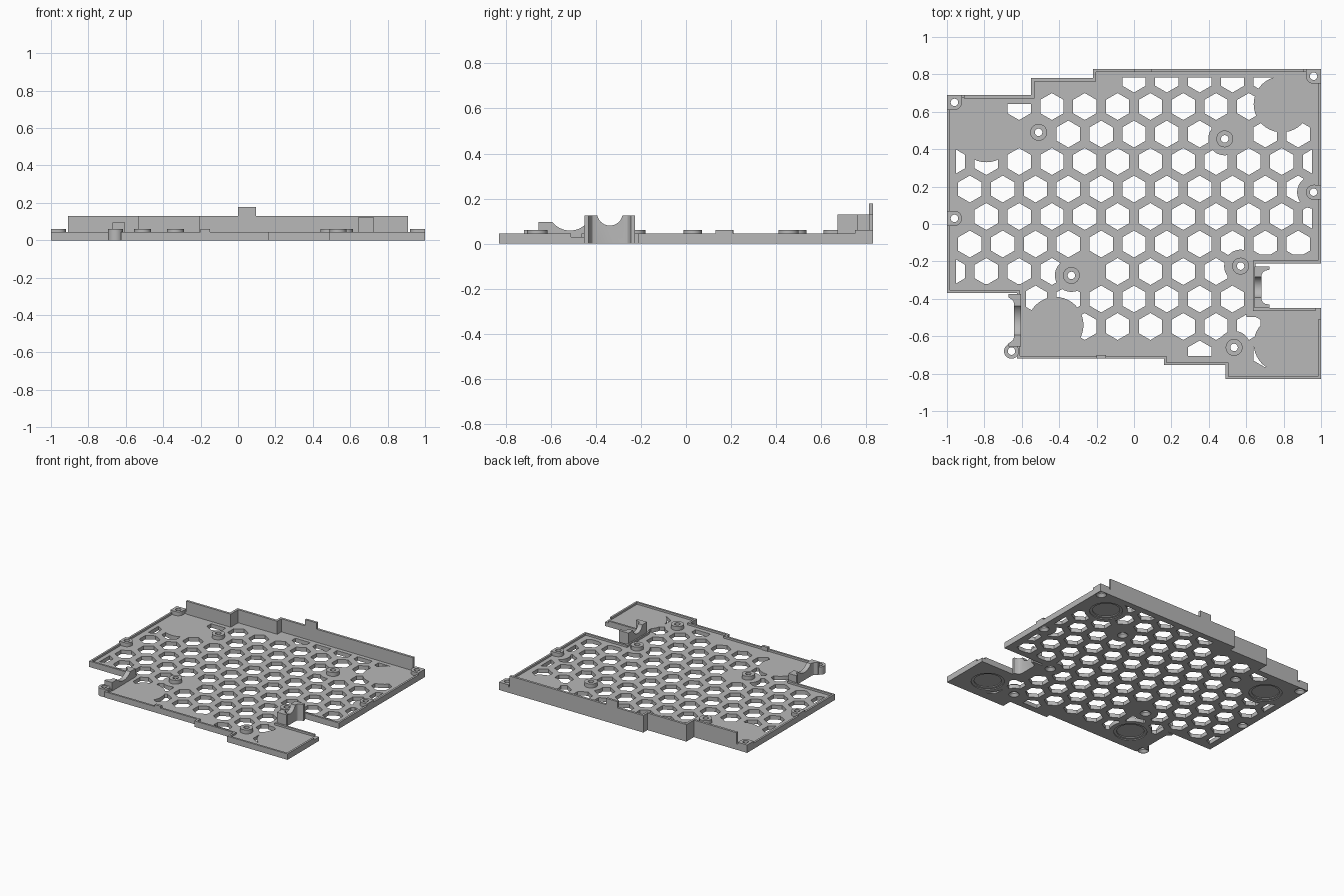
import bpy, bmesh
from math import cos, sin, pi
from mathutils import Matrix

cube = bpy.data.objects.get("Cube")
if cube:
    bpy.data.objects.remove(cube, do_unlink=True)

grey = bpy.data.materials.new("light grey plastic")
grey.use_nodes = True
grey.diffuse_color = (0.48, 0.48, 0.48, 1)
grey.node_tree.nodes["Principled BSDF"].inputs["Base Color"].default_value = (0.48, 0.48, 0.48, 1)


def prism(name, polygons, z0, z1):
    """Extrude one or more plan polygons from z0 to z1."""
    bm = bmesh.new()
    for points in polygons:
        low = [bm.verts.new((x, y, z0)) for x, y in points]
        high = [bm.verts.new((x, y, z1)) for x, y in points]
        bm.faces.new(low[::-1])
        bm.faces.new(high)
        for i in range(len(points)):
            j = (i + 1) % len(points)
            bm.faces.new((low[i], low[j], high[j], high[i]))
    bmesh.ops.recalc_face_normals(bm, faces=bm.faces)
    return finish(name, bm)


def finish(name, bm):
    mesh = bpy.data.meshes.new(name)
    bm.to_mesh(mesh)
    bm.free()
    mesh.materials.append(grey)
    obj = bpy.data.objects.new(name, mesh)
    bpy.context.collection.objects.link(obj)
    return obj


def combine(obj, cutter, operation="DIFFERENCE", keep=False):
    mod = obj.modifiers.new("cut", "BOOLEAN")
    mod.operation, mod.object, mod.solver = operation, cutter, "EXACT"
    bpy.context.view_layer.objects.active = obj
    bpy.ops.object.modifier_apply(modifier=mod.name)
    if not keep:
        bpy.data.objects.remove(cutter, do_unlink=True)


def circle(x, y, r, n=40, start=0.0):
    return [(x + r * cos(start + 2 * pi * i / n), y + r * sin(start + 2 * pi * i / n)) for i in range(n)]


def rect(x0, x1, y0, y1):
    return [(x0, y0), (x1, y0), (x1, y1), (x0, y1)]


def inset(points, d):
    """Offset a counter-clockwise right-angled outline inwards."""
    out = []
    for i, (x, y) in enumerate(points):
        for (ax, ay), (bx, by) in ((points[i - 1], points[i]),
                                   (points[i], points[(i + 1) % len(points)])):
            length = abs(bx - ax) + abs(by - ay)
            x -= d * (by - ay) / length
            y += d * (bx - ax) / length
        out.append((x, y))
    return out


def cones(name, centres, r0, r1, z0, z1):
    bm = bmesh.new()
    for x, y in centres:
        bmesh.ops.create_cone(bm, cap_ends=True, segments=32, radius1=r0, radius2=r1, depth=z1 - z0,
                              matrix=Matrix.Translation((x, y, (z0 + z1) / 2)))
    return finish(name, bm)


FLOOR, RIM, BOSS = 0.03, 0.045, 0.06
outline = [(-1, -.37), (-.625, -.37), (-.625, -.72), (.16, -.72), (.16, -.755), (.49, -.755),
           (.49, -.83), (1, -.83), (1, -.45), (.65, -.45), (.65, -.21), (1, -.21), (1, .83),
           (-.22, .83), (-.22, .78), (-.55, .78), (-.55, .69), (-1, .69)]
feet = [(.79, .64), (-.79, .48), (-.42, -.54), (.79, -.64)]
# Boss: x, y, and the sides on which it is squared off against the rim
bosses = [(-.51, .49, 0, 0), (.485, .455, 0, 0), (-.335, -.275, 0, 0), (.57, -.225, 0, 0),
          (.535, -.66, 0, 0), (-.96, .65, -1, 1), (.96, .79, 1, 1), (.96, .17, 1, 0),
          (-.96, .03, -1, 0), (-.655, -.68, 0, 0)]
centres = [b[:2] for b in bosses]

# Tray: plate with a thin raised rim
tray = prism("tray", [outline], 0, RIM)
combine(tray, prism("tray_inside", [inset(outline, 0.015)], FLOOR, 0.2))
combine(tray, prism("rim_gap", [rect(.97, 1.1, -.51, -.44)], FLOOR, 0.2))

# Honeycomb vents: spans of hole numbers in each row, trimmed by the solid areas
PITCH, ROW = 0.1755, 0.147
rows = {4: [(0, 4)], 3: [(-4, 3)], 2: [(-2, 2), (4, 5)], 1: [(-6, 5)], 0: [(-5, 5)],
        -1: [(-5, 5)], -2: [(-5, 5)], -3: [(-6, -3), (-1, 2)], -4: [(-3, 3)],
        -5: [(-2, 3)], -6: [(2, 2), (4, 4)]}
hexes = [circle((i + 0.5 * (k % 2)) * PITCH, 0.187 + k * ROW, 0.072, 6, pi / 6)
         for k, spans in rows.items() for a, b in spans for i in range(a, b + 1)]
vents = prism("vents", hexes, -0.1, 0.1)
combine(vents, prism("vent_area", [inset(outline, 0.048)], -0.2, 0.2), "INTERSECT")
combine(vents, prism("foot_areas", [circle(x, y, 0.15) for x, y in feet], -0.2, 0.2))
combine(vents, prism("boss_areas", [circle(x, y, 0.088) for x, y in centres], -0.2, 0.2))
combine(tray, vents)

# Stepped round recesses for the feet underneath
combine(tray, prism("foot_recess", [circle(x, y, 0.115) for x, y in feet], -0.1, 0.006))
combine(tray, prism("foot_recess", [circle(x, y, 0.095) for x, y in feet], -0.1, 0.013))

# Screw bosses with through holes, countersunk underneath
holes = prism("screw_holes", [circle(x, y, 0.02, 32) for x, y in centres], -0.1, 0.1)
sinks = cones("countersinks", centres, 0.04, 0.019, -0.004, 0.022)
combine(tray, holes, keep=True)
combine(tray, sinks, keep=True)
parts = [tray]
for x, y, sx, sy in bosses:
    r = 0.04 if (sx or x < -.6) else 0.045
    shape = []
    for px, py in circle(0, 0, r, 32):
        px = sx * r if px * sx > 1e-6 else px
        py = sy * r if py * sy > 1e-6 else py
        p = (round(x + px, 5), round(y + py, 5))
        if p not in shape:
            shape.append(p)
    corner_post = (sx, sy) == (0, 0) and x < -.6
    boss = prism("screw_boss", [shape], 0 if corner_post else 0.024, BOSS)
    combine(boss, holes, keep=True)
    if corner_post:
        combine(boss, sinks, keep=True)
    parts.append(boss)
for helper in (holes, sinks):
    bpy.data.objects.remove(helper, do_unlink=True)

# Tall stepped back wall with a tab
T = 0.018
path = [(-.91, .69), (-.55, .69), (-.55, .78), (-.22, .78), (-.22, .83), (.91, .83)]
inner = [(x + (T if abs(x) < .9 else 0), y - T) for x, y in path]
parts.append(prism("back_wall", [path + inner[::-1]], 0, 0.13))
parts.append(prism("back_tab", [rect(0, .095, .83 - T, .83)], 0.1, 0.178))
parts.append(prism("front_tab", [rect(-.2, -.15, -.72, -.7)], 0, BOSS))


def bracket(name, x, side, y, half, height, reach, radius, trough_z):
    """Channel-shaped cable bracket with a round trough across its top."""
    arm = [(0, half), (reach, half), (reach, half - .018), (.055, half - .024), (.042, half - .034),
           (.036, half - .05)]
    plan = arm + [(u, -v) for u, v in arm[::-1]]
    body = prism(name, [[(x + side * u, y + v) for u, v in plan]], 0, height)
    bm = bmesh.new()
    bmesh.ops.create_cone(bm, cap_ends=True, segments=64, radius1=radius, radius2=radius, depth=0.4,
                          matrix=Matrix.Translation((x, y, trough_z)) @ Matrix.Rotation(pi / 2, 4, "Y"))
    combine(body, finish("trough", bm))
    parts.append(body)


bracket("right_cable_bracket", .645, 1, -.338, .112, .125, .08, .057, .137)
bracket("left_cable_bracket", -.605, -1, -.515, .14, .095, .065, .1, .158)

for obj in parts:
    bpy.ops.object.select_all(action="DESELECT")
    obj.select_set(True)
    bpy.context.view_layer.objects.active = obj
    bpy.ops.object.shade_smooth_by_angle(angle=0.5)
